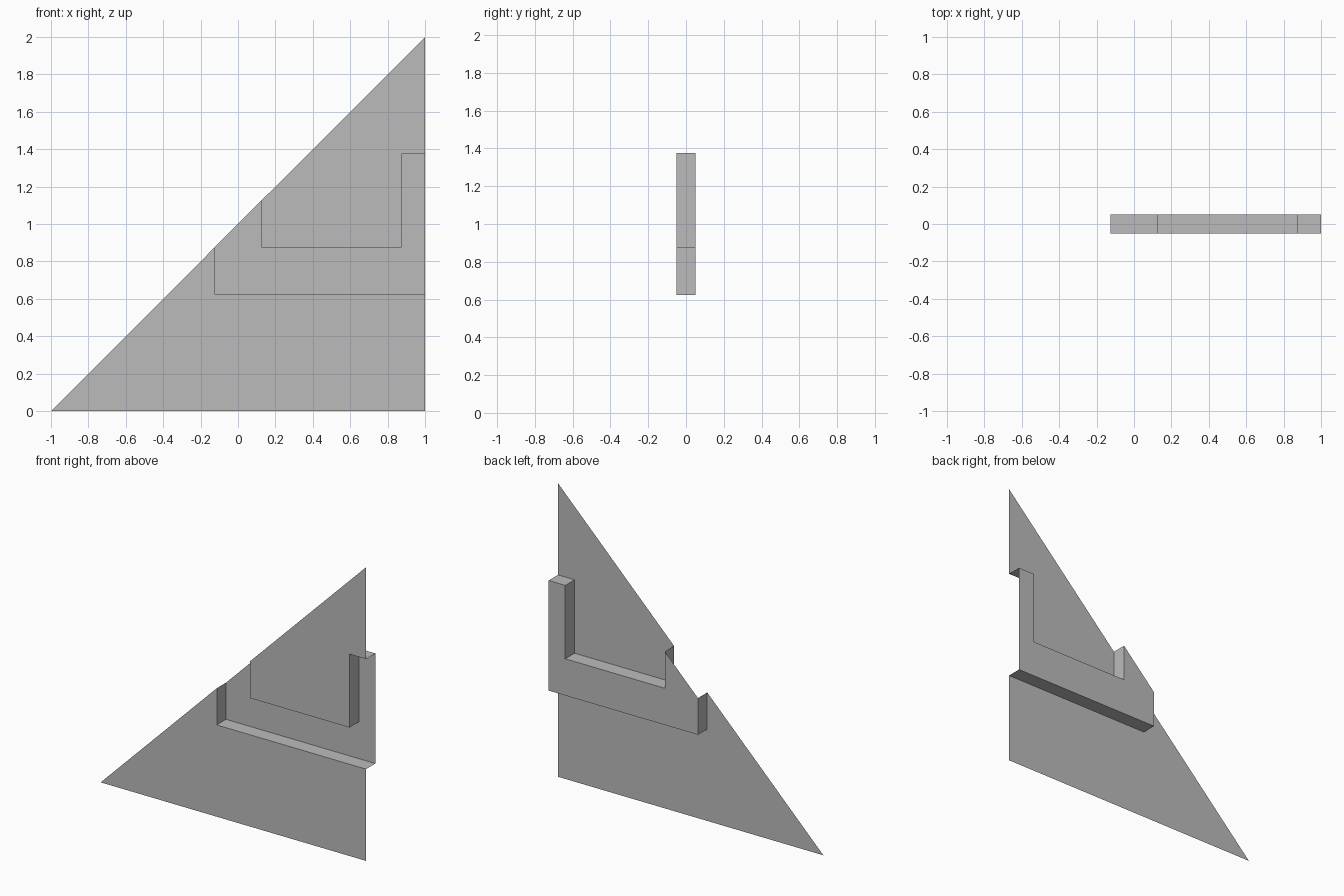
import bpy
import bmesh

if "Cube" in bpy.data.objects:
    bpy.data.objects.remove(bpy.data.objects["Cube"], do_unlink=True)

FRONT, BACK = -0.05, 0.05

grey = bpy.data.materials.new("plain grey")
grey.use_nodes = True
colour = (0.5, 0.5, 0.5, 1)
grey.diffuse_color = colour
grey.node_tree.nodes["Principled BSDF"].inputs["Base Color"].default_value = colour


def finish(name, bm):
    mesh = bpy.data.meshes.new(name)
    bm.to_mesh(mesh)
    bm.free()
    mesh.materials.append(grey)
    bpy.context.collection.objects.link(bpy.data.objects.new(name, mesh))


def sheet(name, outline, y):
    """Flat panel facing the front, from an (x, z) outline."""
    bm = bmesh.new()
    bm.faces.new([bm.verts.new((x, y, z)) for x, z in outline])
    finish(name, bm)


def wall(name, path):
    """Strip running from front to back along an (x, z) path."""
    bm = bmesh.new()
    rows = [[bm.verts.new((x, y, z)) for x, z in path] for y in (FRONT, BACK)]
    for i in range(len(path) - 1):
        bm.faces.new((rows[0][i], rows[0][i + 1], rows[1][i + 1], rows[1][i]))
    finish(name, bm)


# Stepped edges of the recessed band
lower_edge = [(-0.125, 0.875), (-0.125, 0.625), (1, 0.625)]
upper_edge = [(1, 1.375), (0.875, 1.375), (0.875, 0.875),
              (0.125, 0.875), (0.125, 1.125)]

# Front panels below and above the band
sheet("lower_panel", [(-1, 0), (1, 0)] + lower_edge[::-1], FRONT)
sheet("upper_panel", [(1, 2)] + upper_edge[::-1], FRONT)

# Band set back, and the walls joining it to the panels
sheet("recessed_band", lower_edge + upper_edge, BACK)
wall("lower_wall", lower_edge)
wall("upper_wall", upper_edge)
